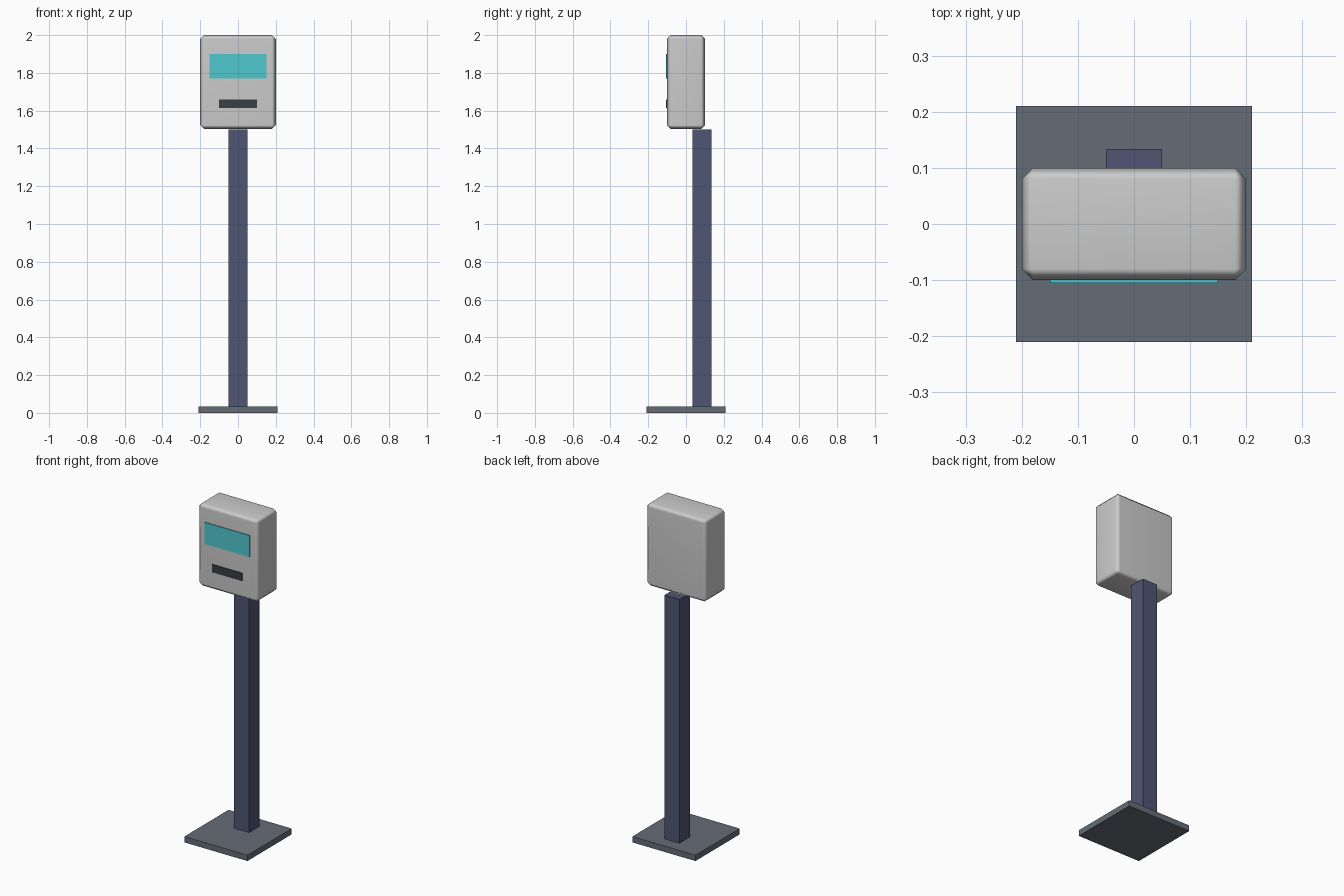
import bpy

if "Cube" in bpy.data.objects:
    bpy.data.objects.remove(bpy.data.objects["Cube"])


def material(name, rgb):
    m = bpy.data.materials.new(name)
    m.diffuse_color = (*rgb, 1)
    m.use_nodes = True
    m.node_tree.nodes["Principled BSDF"].inputs["Base Color"].default_value = m.diffuse_color
    return m


def box(name, x, y, z, mat=None):
    """Box from (min, max) ranges on each axis."""
    ranges = (x, y, z)
    bpy.ops.mesh.primitive_cube_add(size=1, location=[(a + b) / 2 for a, b in ranges])
    ob = bpy.context.object
    ob.name = name
    ob.scale = [b - a for a, b in ranges]
    bpy.ops.object.transform_apply(location=False, rotation=False, scale=True)
    if mat:
        ob.data.materials.append(mat)
    return ob


dark_grey = material("base_grey", (0.13, 0.15, 0.18))
pole_blue = material("pole_blue", (0.08, 0.09, 0.17))
casing_grey = material("casing_grey", (0.65, 0.65, 0.66))
screen_cyan = material("screen_cyan", (0.08, 0.58, 0.62))
slot_black = material("slot_black", (0.04, 0.05, 0.06))

# Floor plate and post
box("base_plate", (-0.21, 0.21), (-0.21, 0.21), (0, 0.035), dark_grey)
box("post", (-0.05, 0.05), (0.034, 0.134), (0, 1.5), pole_blue)

# Machine housing with softly shaded single bevel
housing = box("housing", (-0.2, 0.2), (-0.1, 0.1), (1.503, 2.0), casing_grey)
bevel = housing.modifiers.new("edge_bevel", "BEVEL")
bevel.width = 0.02
bevel.segments = 1
bpy.ops.object.shade_smooth()
weighted = housing.modifiers.new("flat_panels", "WEIGHTED_NORMAL")
weighted.keep_sharp = True

# Front panel details
box("screen", (-0.15, 0.15), (-0.105, -0.095), (1.77, 1.9), screen_cyan)
box("card_slot", (-0.1, 0.1), (-0.105, -0.095), (1.613, 1.66), slot_black)
